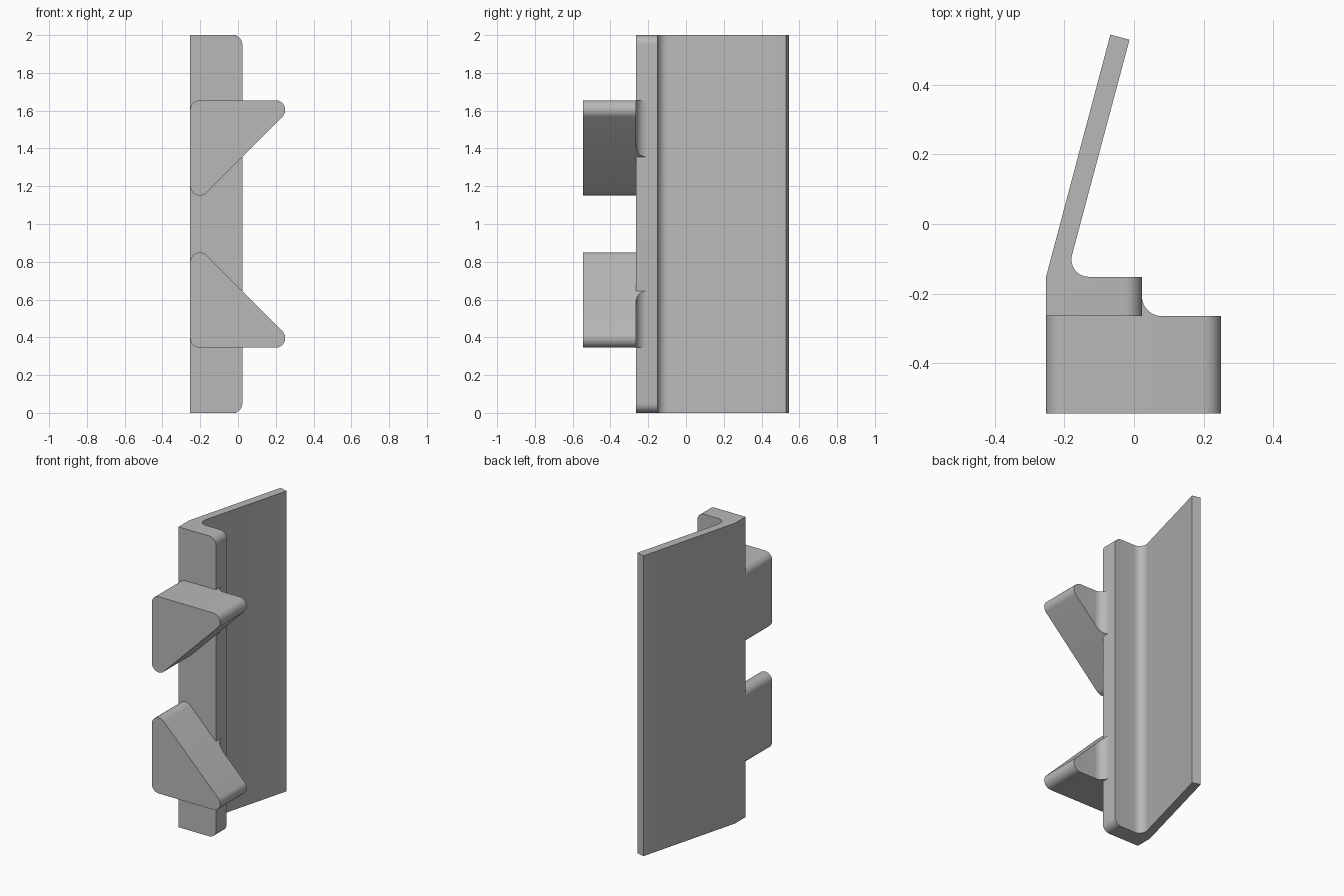
import bpy, bmesh, math

cube = bpy.data.objects.get("Cube")
if cube:
    bpy.data.objects.remove(cube, do_unlink=True)

grey = bpy.data.materials.new("plain grey")
grey.use_nodes = True
colour = (0.48, 0.48, 0.48, 1)
grey.diffuse_color = colour
grey.node_tree.nodes["Principled BSDF"].inputs["Base Color"].default_value = colour


def arc(cx, cy, r, start, end, steps=10):
    angles = [math.radians(start + (end - start) * i / steps) for i in range(steps + 1)]
    return [(cx + r * math.cos(a), cy + r * math.sin(a)) for a in angles]


def loft(lower, upper):
    """Solid between two matching loops of points."""
    bm = bmesh.new()
    a = [bm.verts.new(p) for p in lower]
    b = [bm.verts.new(p) for p in upper]
    bm.faces.new(a)
    bm.faces.new(b)
    for i in range(len(a)):
        j = (i + 1) % len(a)
        bm.faces.new((a[i], a[j], b[j], b[i]))
    return bm


def finish(name, bm):
    bmesh.ops.recalc_face_normals(bm, faces=bm.faces[:])
    mesh = bpy.data.meshes.new(name)
    bm.to_mesh(mesh)
    bm.free()
    mesh.materials.append(grey)
    mesh.polygons.foreach_set("use_smooth", [True] * len(mesh.polygons))
    mesh.set_sharp_from_angle(angle=math.radians(25))
    bpy.context.collection.objects.link(bpy.data.objects.new(name, mesh))


LEFT, EDGE, FRONT, BACK, TOP = -0.253, 0.023, -0.265, -0.152, 2.0

# Angled blade and mounting strip: one plan profile with a filleted inner corner
plan = [(LEFT, FRONT), (EDGE, FRONT), (EDGE, BACK)]
plan += arc(-0.13, -0.102, 0.05, 270, 165)
plan += [(-0.013, 0.53), (-0.068, 0.545), (LEFT, BACK)]
bm = loft([(x, y, 0) for x, y in plan], [(x, y, TOP) for x, y in plan])
# Round the strip's outer top and bottom corners
corners = [e for e in bm.edges
           if all(abs(v.co.x - EDGE) < 1e-4 for v in e.verts)
           and abs(e.verts[0].co.z - e.verts[1].co.z) < 1e-4]
bmesh.ops.bevel(bm, geom=corners, offset=0.05, offset_type='OFFSET',
                segments=8, profile=0.5, affect='EDGES')
finish("blade_and_strip", bm)

# Rounded triangular hooks, mirrored about mid height
R = 0.051
hook = arc(-0.202, 1.604, R, 90, 180) + arc(-0.202, 1.202, R, 180, 315, 14) \
    + arc(0.199, 1.604, R, -45, 90, 14)
# Concave web filling the corner between hook and strip
web = [(EDGE, FRONT)] + arc(0.08, -0.208, 0.057, 270, 180)

for name, flip in (("upper", lambda z: z), ("lower", lambda z: TOP - z)):
    finish(name + "_hook", loft([(x, -0.545, flip(z)) for x, z in hook],
                                [(x, FRONT, flip(z)) for x, z in hook]))
    finish(name + "_web", loft([(x, y, flip(1.332 + x)) for x, y in web],
                               [(x, y, flip(1.655)) for x, y in web]))
